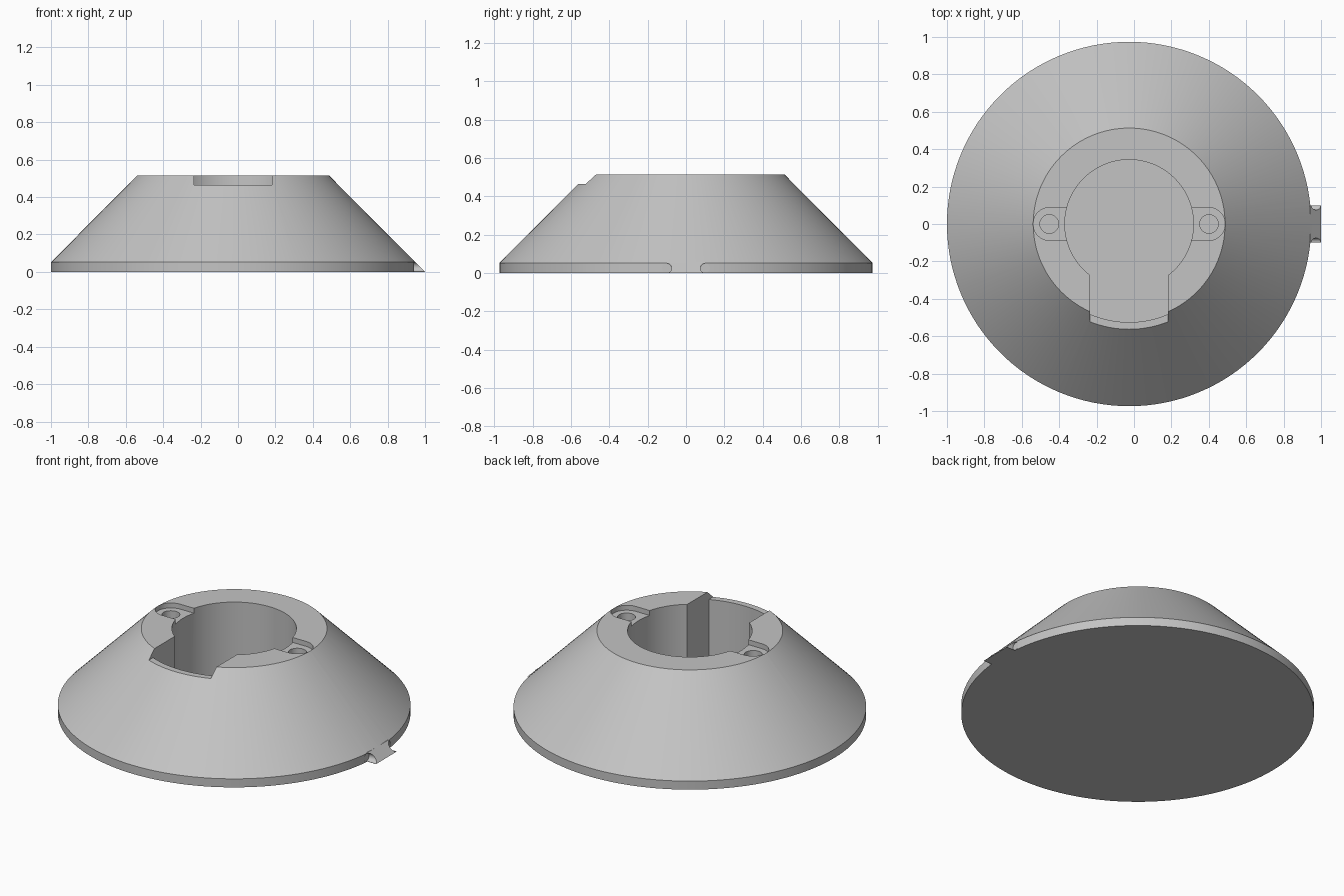
import bpy, bmesh, math
from mathutils import Matrix, Vector

cube = bpy.data.objects.get("Cube")
if cube:
    bpy.data.objects.remove(cube)

CX = -0.026            # axis of the cone
TOP = 0.515
RIM = 0.052
R_BASE, R_TOP = 0.974, 0.513
FLOOR = 0.05
SEGS = 128

grey = bpy.data.materials.new("plain grey")
grey.use_nodes = True
colour = (0.55, 0.55, 0.55, 1)
grey.diffuse_color = colour
grey.node_tree.nodes["Principled BSDF"].inputs["Base Color"].default_value = colour


def arc(cx, cy, r, a0, a1, n):
    return [(cx + r * math.cos(a0 + (a1 - a0) * i / n),
             cy + r * math.sin(a0 + (a1 - a0) * i / n)) for i in range(n + 1)]


def finish(name, bm):
    bmesh.ops.recalc_face_normals(bm, faces=bm.faces)
    mesh = bpy.data.meshes.new(name)
    bm.to_mesh(mesh)
    bm.free()
    mesh.materials.append(grey)
    obj = bpy.data.objects.new(name, mesh)
    bpy.context.collection.objects.link(obj)
    return obj


def prism(name, outline, low, high, turn=Matrix()):
    """Extrude a flat outline from low to high, then turn it and shift it to the axis."""
    bm = bmesh.new()
    face = bm.faces.new([bm.verts.new((x, y, low)) for x, y in outline])
    new = bmesh.ops.extrude_face_region(bm, geom=[face])["geom"]
    bmesh.ops.translate(bm, vec=(0, 0, high - low),
                        verts=[g for g in new if isinstance(g, bmesh.types.BMVert)])
    bmesh.ops.transform(bm, matrix=Matrix.Translation((CX, 0, 0)) @ turn, verts=bm.verts)
    return finish(name, bm)


def combine(target, tool, operation):
    mod = target.modifiers.new("join", 'BOOLEAN')
    mod.operation = operation
    mod.solver = 'EXACT'
    mod.object = tool
    bpy.context.view_layer.objects.active = target
    bpy.ops.object.modifier_apply(modifier=mod.name)
    bpy.data.objects.remove(tool)


# Conical body with a short upright rim
bm = bmesh.new()
rings = []
for r, z in [(R_BASE, 0), (R_BASE, RIM), (R_TOP, TOP)]:
    rings.append([bm.verts.new((CX + r * math.cos(math.tau * i / SEGS),
                                r * math.sin(math.tau * i / SEGS), z)) for i in range(SEGS)])
for lower, upper in zip(rings, rings[1:]):
    for i in range(SEGS):
        j = (i + 1) % SEGS
        bm.faces.new((lower[i], lower[j], upper[j], upper[i]))
bm.faces.new(rings[0][::-1])
bm.faces.new(rings[-1])
body = finish("cone_base", bm)

# Locating tab on the left rim, continuing the cone slope to the ground
stand = Matrix.Rotation(math.pi / 2, 4, 'X')
tab = prism("rim_tab", [(0.9, 0), (R_BASE + RIM, 0), (R_BASE - 0.004, RIM + 0.004), (0.9, RIM + 0.004)],
            -0.1, 0.1, stand)
combine(body, tab, 'UNION')

# Round notches either side of the tab
along_x = Matrix(((0, 0, 1, 0), (1, 0, 0, 0), (0, 1, 0, 0), (0, 0, 0, 1)))
for side in (-1, 1):
    notch = prism("notch_cutter", arc(side * 0.1, 0.026, 0.025, 0, math.tau, 24)[:-1],
                  0.962, 1.1, along_x)
    combine(body, notch, 'DIFFERENCE')

# Bore with a wide slot opening toward the front
BORE, SLOT, SLOT_R = 0.344, 0.209, 0.525
a = math.acos(SLOT / BORE)
b = math.acos(SLOT / SLOT_R)
outline = arc(0, 0, BORE, -a, math.pi + a, 80) + arc(0, 0, SLOT_R, math.pi + b, math.tau - b, 16)
combine(body, prism("bore_cutter", outline, FLOOR, 0.7), 'DIFFERENCE')

# Lowered lip at the mouth of the slot
lip = [(-SLOT, -0.7), (SLOT, -0.7), (SLOT, -0.4), (-SLOT, -0.4)]
combine(body, prism("lip_cutter", lip, 0.465, 0.7), 'DIFFERENCE')

# Screw recesses and holes on both sides of the bore
for turn in (Matrix(), Matrix.Rotation(math.pi, 4, 'Z')):
    ear = [(0.25, -0.088)] + arc(0.425, 0, 0.088, -math.pi / 2, math.pi / 2, 24) + [(0.25, 0.088)]
    combine(body, prism("recess_cutter", ear, 0.485, 0.7, turn), 'DIFFERENCE')
    hole = arc(0.427, 0, 0.05, 0, math.tau, 32)[:-1]
    combine(body, prism("hole_cutter", hole, 0.2, 0.7, turn), 'DIFFERENCE')

# Smooth round walls, crisp edges
bpy.ops.object.select_all(action='DESELECT')
body.select_set(True)
bpy.context.view_layer.objects.active = body
bpy.ops.object.shade_smooth_by_angle(angle=math.radians(25))
